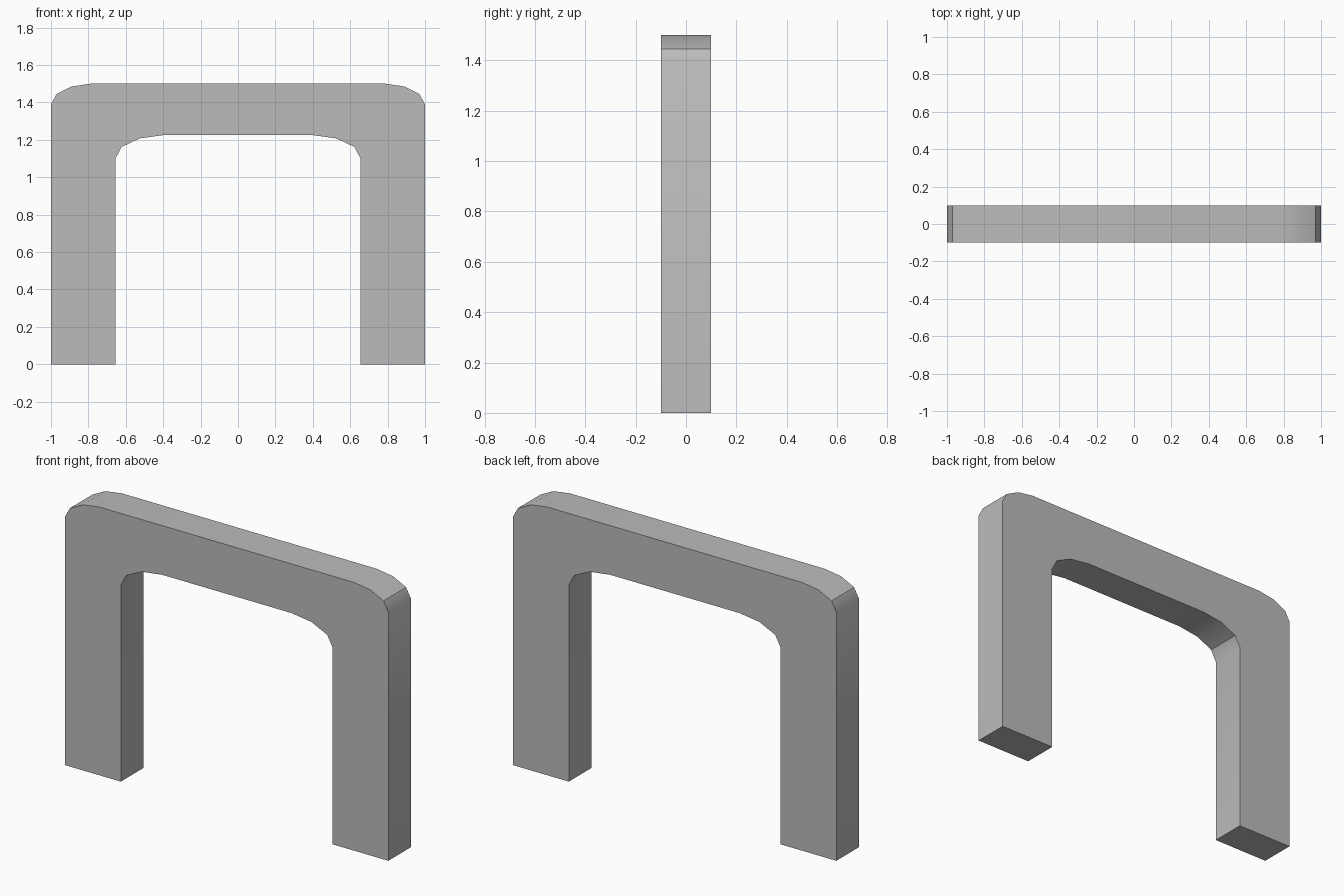
import bpy
import bmesh
import math

cube = bpy.data.objects.get("Cube")
if cube:
    bpy.data.objects.remove(cube, do_unlink=True)

DEPTH = 0.2

# Half profiles (x, z), from the foot up to the crossbar
outer = [(1, 0), (1, 1.39), (0.97, 1.445), (0.89, 1.485), (0.79, 1.5)]
inner = [(0.655, 0), (0.655, 1.1), (0.622, 1.162), (0.525, 1.208), (0.4, 1.225)]


def mirrored(half):
    return half + [(-x, z) for x, z in reversed(half)]


# Front sheet: a strip of quads between the outer and inner outlines
bm = bmesh.new()
rows = [[bm.verts.new((x, -DEPTH / 2, z)) for x, z in mirrored(half)]
        for half in (outer, inner)]
for i in range(len(rows[0]) - 1):
    bm.faces.new((rows[0][i], rows[0][i + 1], rows[1][i + 1], rows[1][i]))

# Extrude the sheet backwards into a solid arch
sheet = bm.faces[:]
result = bmesh.ops.extrude_face_region(bm, geom=sheet, use_keep_orig=True)
back = [v for v in result["geom"] if isinstance(v, bmesh.types.BMVert)]
bmesh.ops.translate(bm, verts=back, vec=(0, DEPTH, 0))
bmesh.ops.recalc_face_normals(bm, faces=bm.faces[:])

mesh = bpy.data.meshes.new("arch_frame")
bm.to_mesh(mesh)
bm.free()
arch = bpy.data.objects.new("arch_frame", mesh)
bpy.context.collection.objects.link(arch)

# Plain grey material
grey = bpy.data.materials.new("light_grey")
grey.use_nodes = True
colour = (0.5, 0.5, 0.5, 1)
grey.diffuse_color = colour
grey.node_tree.nodes["Principled BSDF"].inputs["Base Color"].default_value = colour
mesh.materials.append(grey)

# Smooth corners, sharp rims
bpy.ops.object.select_all(action="DESELECT")
arch.select_set(True)
bpy.context.view_layer.objects.active = arch
bpy.ops.object.shade_smooth_by_angle(angle=math.radians(30))
